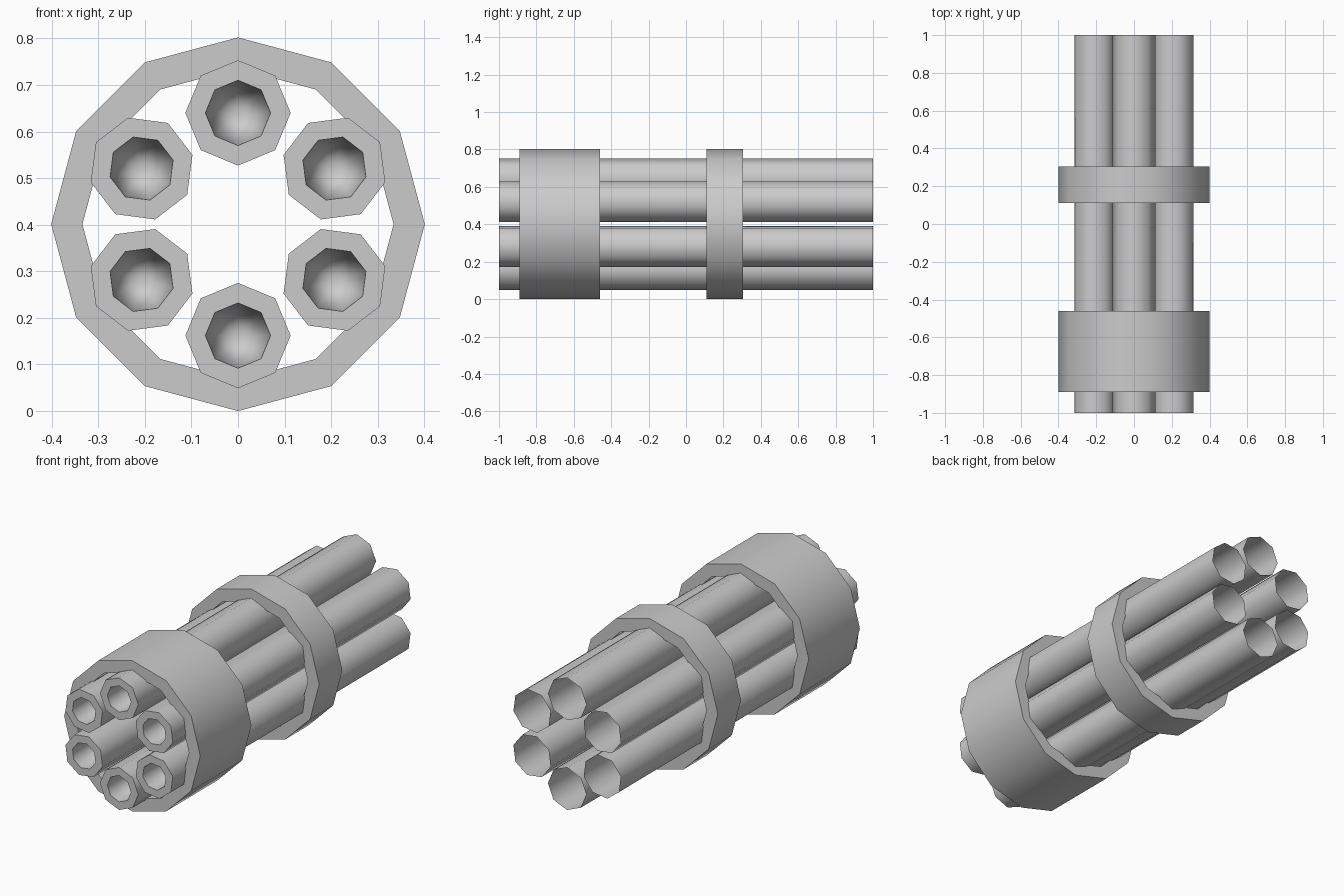
import bpy, bmesh
from math import sin, cos, pi, radians

cube = bpy.data.objects.get("Cube")
if cube:
    bpy.data.objects.remove(cube, do_unlink=True)

CENTRE_Z = 0.401

metal = bpy.data.materials.new("grey_metal")
metal.use_nodes = True
grey = (0.6, 0.6, 0.6, 1)
metal.diffuse_color = grey
metal.node_tree.nodes["Principled BSDF"].inputs["Base Color"].default_value = grey


def lathe(name, profile, sides, closed=False, offset=0.0, turn=0.0):
    """Sweep (radius, y) points around the y axis, then swing the part out by turn."""
    bm = bmesh.new()
    rows = []
    for r, y in profile:
        if r == 0:
            rows.append([bm.verts.new((0, y, 0))] * sides)
        else:
            angles = [2 * pi * i / sides for i in range(sides)]
            rows.append([bm.verts.new((r * sin(a), y, r * cos(a))) for a in angles])
    pairs = list(zip(rows, rows[1:]))
    if closed:
        pairs.append((rows[-1], rows[0]))
    for a, b in pairs:
        for i in range(sides):
            j = (i + 1) % sides
            corners = dict.fromkeys((a[i], b[i], b[j], a[j]))
            bm.faces.new(list(corners))
    mesh = bpy.data.meshes.new(name)
    bm.to_mesh(mesh)
    bm.free()
    mesh.materials.append(metal)
    obj = bpy.data.objects.new(name, mesh)
    bpy.context.collection.objects.link(obj)
    obj.rotation_euler = (0, turn, 0)
    obj.location = (offset * sin(turn), 0, CENTRE_Z + offset * cos(turn))
    bpy.ops.object.select_all(action="DESELECT")
    obj.select_set(True)
    bpy.context.view_layer.objects.active = obj
    bpy.ops.object.shade_smooth_by_angle(angle=radians(60))
    return obj


# Six barrels: open at the back, flat muzzle with a tapering bore
for k in range(6):
    lathe(f"barrel_{k + 1}", [(0, 0.0), (0.07, -1), (0.113, -1), (0.113, 1)][::-1],
          8, offset=0.239, turn=k * pi / 3)

# Clamp bands around the barrels
for name, front, back in (("front_band", -0.89, -0.46), ("rear_band", 0.11, 0.305)):
    lathe(name, [(0.401, back), (0.401, front), (0.334, front), (0.334, back)],
          12, closed=True)
